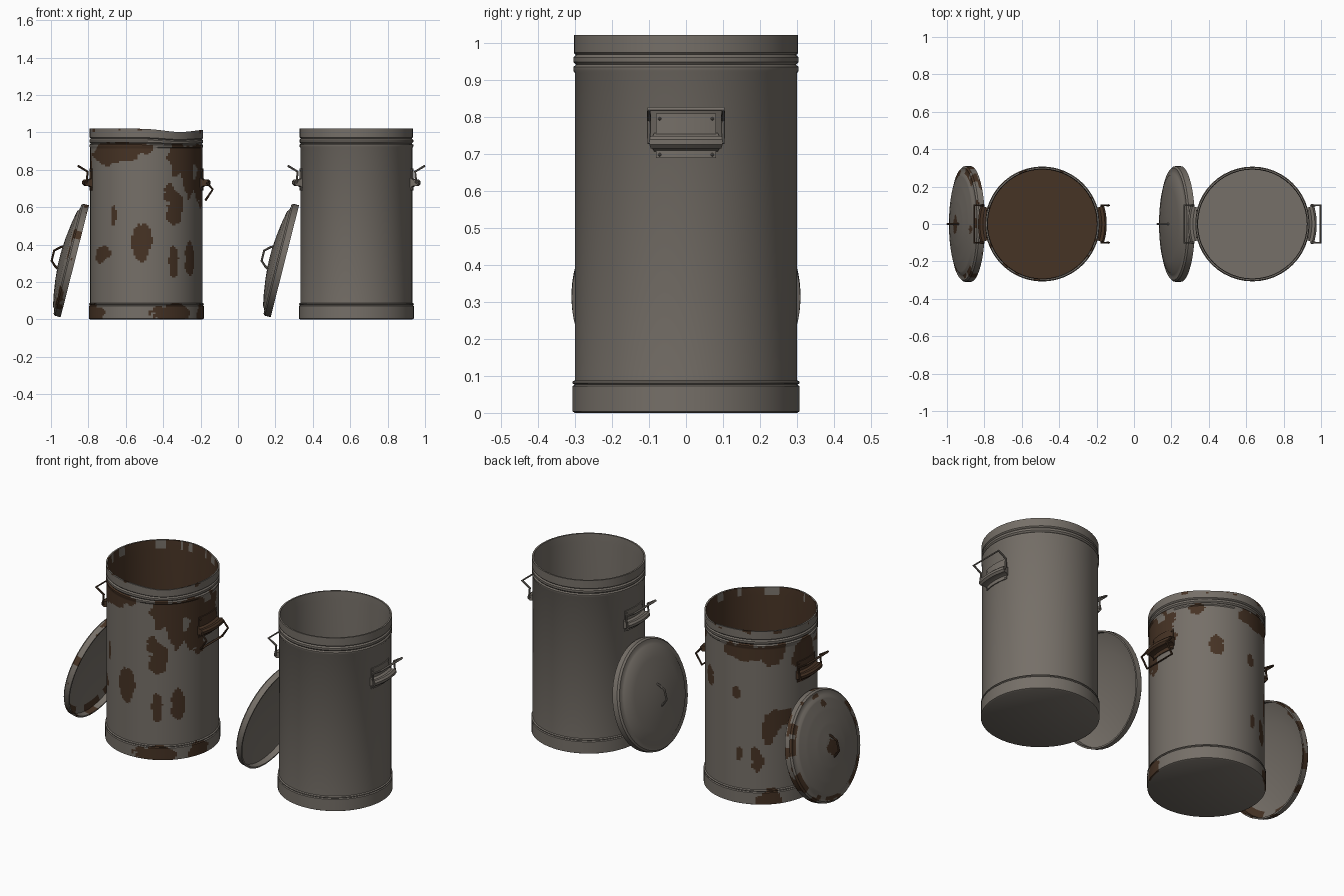
import bpy, bmesh, math
from mathutils import Vector, Matrix, noise

if "Cube" in bpy.data.objects:
    bpy.data.objects.remove(bpy.data.objects["Cube"])


def material(name, rgb):
    m = bpy.data.materials.new(name)
    m.diffuse_color = (*rgb, 1)
    m.use_nodes = True
    m.node_tree.nodes["Principled BSDF"].inputs["Base Color"].default_value = m.diffuse_color
    return m


STEEL = material("dull_steel", (0.18, 0.16, 0.138))
RUST = material("brown_rust", (0.062, 0.033, 0.018))


def densify(profile, step):
    out = []
    for (r0, z0), (r1, z1) in zip(profile, profile[1:]):
        n = max(1, round(math.hypot(r1 - r0, z1 - z0) / step))
        out += [(r0 + (r1 - r0) * i / n, z0 + (z1 - z0) * i / n) for i in range(n)]
    return out + [profile[-1]]


def finish(bm, name, matrix, mats):
    bmesh.ops.recalc_face_normals(bm, faces=bm.faces[:])
    me = bpy.data.meshes.new(name)
    bm.to_mesh(me)
    bm.free()
    for m in mats:
        me.materials.append(m)
    ob = bpy.data.objects.new(name, me)
    ob.matrix_world = matrix
    bpy.context.collection.objects.link(ob)
    return ob


def lathe(name, profile, n, matrix, mats):
    """Spin an (r, z) profile; points with r = 0 become a single pole."""
    bm = bmesh.new()
    rings = []
    for r, z in profile:
        count = n if r > 0 else 1
        ring = [bm.verts.new((r * math.cos(2 * math.pi * i / n), r * math.sin(2 * math.pi * i / n), z))
                for i in range(count)]
        rings.append(ring * (n // count))
    for a, b in zip(rings, rings[1:]):
        for i in range(n):
            j = (i + 1) % n
            bm.faces.new(list(dict.fromkeys((a[i], a[j], b[j], b[i]))))
    return finish(bm, name, matrix, mats)


def arc_sweep(name, section, half, matrix, mat, n=10):
    """Sweep a closed (r, z) section around the can from -half to +half."""
    bm = bmesh.new()
    rings = []
    for i in range(n + 1):
        a = -half + 2 * half * i / n
        rings.append([bm.verts.new((r * math.cos(a), r * math.sin(a), z)) for r, z in section])
    k = len(section)
    for a, b in zip(rings, rings[1:]):
        for i in range(k):
            bm.faces.new((a[i], a[(i + 1) % k], b[(i + 1) % k], b[i]))
    bm.faces.new(rings[0])
    bm.faces.new(rings[-1])
    return finish(bm, name, matrix, [mat])


def wire(name, pts, radius, matrix, mat):
    cu = bpy.data.curves.new(name, 'CURVE')
    cu.dimensions = '3D'
    cu.bevel_depth = radius
    cu.bevel_resolution = 2
    cu.use_fill_caps = True
    sp = cu.splines.new('POLY')
    sp.points.add(len(pts) - 1)
    for p, co in zip(sp.points, pts):
        p.co = (*co, 1)
    cu.materials.append(mat)
    ob = bpy.data.objects.new(name, cu)
    ob.matrix_world = matrix
    bpy.context.collection.objects.link(ob)
    return ob


# rust patches: angle from the front in degrees (+ toward +x), height, half width, half height
PATCHES = [
    (-40, .89, 32, .055), (-8, .91, 14, .03), (33, .86, 11, .09), (62, .88, 30, .06), (48, .78, 9, .13),
    (72, .72, 12, .11), (32, .6, 10, .09), (25, .67, 6, .06), (-35, .57, 4, .06), (-6, .41, 11, .1),
    (-53, .345, 16, .04), (29, .3, 6, .08), (50, .33, 8, .08), (90, .8, 18, .13), (-165, .89, 22, .05),
    (-130, .88, 14, .06), (-95, .85, 16, .08), (-171, .65, 4, .035), (-133, .45, 11, .1), (-120, .5, 8, .05),
    (-150, .27, 7, .07), (-168, .3, 4, .04), (151, .68, 7, .06), (130, .9, 10, .03),
    (-70, .035, 20, .06), (28, .03, 20, .055), (-137, .03, 12, .06), (75, .03, 14, .05)]


def can_rusty(c, nrm):
    rad = Vector((c.x, c.y, 0))
    inside = nrm.dot(rad) < -0.02 or (nrm.z > 0.7 and rad.length < 0.29)
    wob = noise.noise(c * 14) + 0.5 * noise.noise(c * 35)
    if inside:
        return c.z < 0.97 or wob > -0.15
    if rad.length < 0.28:
        return False
    a = math.degrees(math.atan2(c.x, -c.y))
    for a0, z0, w, h in PATCHES:
        da = (a - a0 + 180) % 360 - 180
        if (da / w) ** 2 + ((c.z - z0) / h) ** 2 < 1 + 0.9 * wob and c.z < 0.975:
            return True
    return c.z > 1.0 and wob > 0.35


def lid_rusty(c, nrm):
    r = math.hypot(c.x, c.y)
    wob = noise.noise(c * 12) + 0.5 * noise.noise(c * 30)
    if r > 0.27:
        return wob > 0.12
    return nrm.z > 0 and (r < 0.045 + 0.03 * wob or math.hypot(c.x - .23, c.y + .03) < .022 + .01 * wob)


def paint(ob, rule):
    for p in ob.data.polygons:
        p.material_index = int(rule(p.center, p.normal))


CAN_OUT = [(.3, 0), (.307, .004), (.307, .072), (.301, .076), (.307, .08), (.307, .084), (.3, .088), (.3, .918),
           (.304, .924), (.304, .934), (.297, .94), (.304, .948), (.304, .96), (.297, .967), (.303, .973), (.303, 1.02)]
CAN_IN = [(.294, 1.02), (.291, .97), (.291, .03), (0, .03)]
LID_IN = [(0, .078), (.12, .071), (.2, .06), (.265, .045), (.3, .032)]
LID_OUT = [(.3, 0), (.309, 0), (.309, .032), (.3, .041), (.285, .041), (.272, .046), (.262, .054),
           (.2, .066), (.12, .077), (.05, .083), (0, .084)]

UP_WIRE = [(.32, .1, .73), (.314, .1, .79), (.364, .1, .82)]
DOWN_WIRE = [(.325, .1, .73), (.355, .1, .695), (.317, .1, .638)]

for label, cx, rusty in (("rusty", -0.49, True), ("clean", 0.633, False)):
    base = Matrix.Translation((cx, 0, 0))
    fit = RUST if rusty else STEEL
    n = 160 if rusty else 48

    # can shell
    outer = densify(CAN_OUT, 0.009) if rusty else CAN_OUT
    can = lathe(label + "_can", [(0, 0)] + outer + CAN_IN, n, base, [STEEL, RUST])
    if rusty:
        paint(can, can_rusty)
        for v in can.data.vertices:  # dented top rim
            t = min(max((v.co.z - 0.9) / 0.12, 0), 1)
            v.co.z -= 0.018 * t * math.exp(-((v.co.x - 0.18) / 0.12) ** 2)

    # side handles
    for side, turn in (("left", math.pi), ("right", 0)):
        m = base @ Matrix.Rotation(turn, 4, 'Z')
        tag = f"{label}_{side}_handle"
        arc_sweep(tag + "_plate", [(.298, .688), (.305, .688), (.305, .808), (.298, .808)], .27, m, fit)
        arc_sweep(tag + "_sleeve", [(.3, .756), (.318, .746), (.334, .748), (.344, .738), (.344, .724), (.334, .714),
                                    (.318, .714), (.3, .706)], .29, m, fit)
        half = DOWN_WIRE if rusty and side == "right" else UP_WIRE
        half = [(half[0][0], .07, .73)] + half
        wire(tag + "_wire", half + [(x, -y, z) for x, y, z in reversed(half)], .006, m, fit)
        for sy in (-1, 1):
            for z in (.697, .794):
                bm = bmesh.new()
                bmesh.ops.create_icosphere(bm, subdivisions=1, radius=.005)
                a = sy * .235
                finish(bm, tag + "_rivet", m @ Matrix.Translation((.305 * math.cos(a), .305 * math.sin(a), z)), [fit])

    # lid leaning on the left of the can, dome facing outward
    lean = Matrix(((.246, 0, -.969, cx - .3825), (0, 1, 0, 0), (.969, 0, .246, .311), (0, 0, 0, 1)))
    dome = densify(LID_OUT, 0.009) if rusty else LID_OUT
    lid = lathe(label + "_lid", LID_IN + dome, n, lean, [STEEL, RUST])
    if rusty:
        paint(lid, lid_rusty)
    wire(label + "_lid_handle", [(.062, 0, .078), (.052, 0, .095), (.028, 0, .121), (-.028, 0, .121),
                                 (-.052, 0, .095), (-.062, 0, .078)], .006, lean, fit)

# turn wires into meshes and smooth everything
bpy.context.view_layer.update()
bpy.ops.object.select_all(action='SELECT')
for ob in list(bpy.context.scene.objects):
    if ob.type == 'CURVE':
        bpy.context.view_layer.objects.active = ob
bpy.ops.object.convert(target='MESH')
bpy.ops.object.select_all(action='SELECT')
bpy.context.view_layer.objects.active = bpy.data.objects["clean_can"]
bpy.ops.object.shade_smooth_by_angle(angle=math.radians(35))
